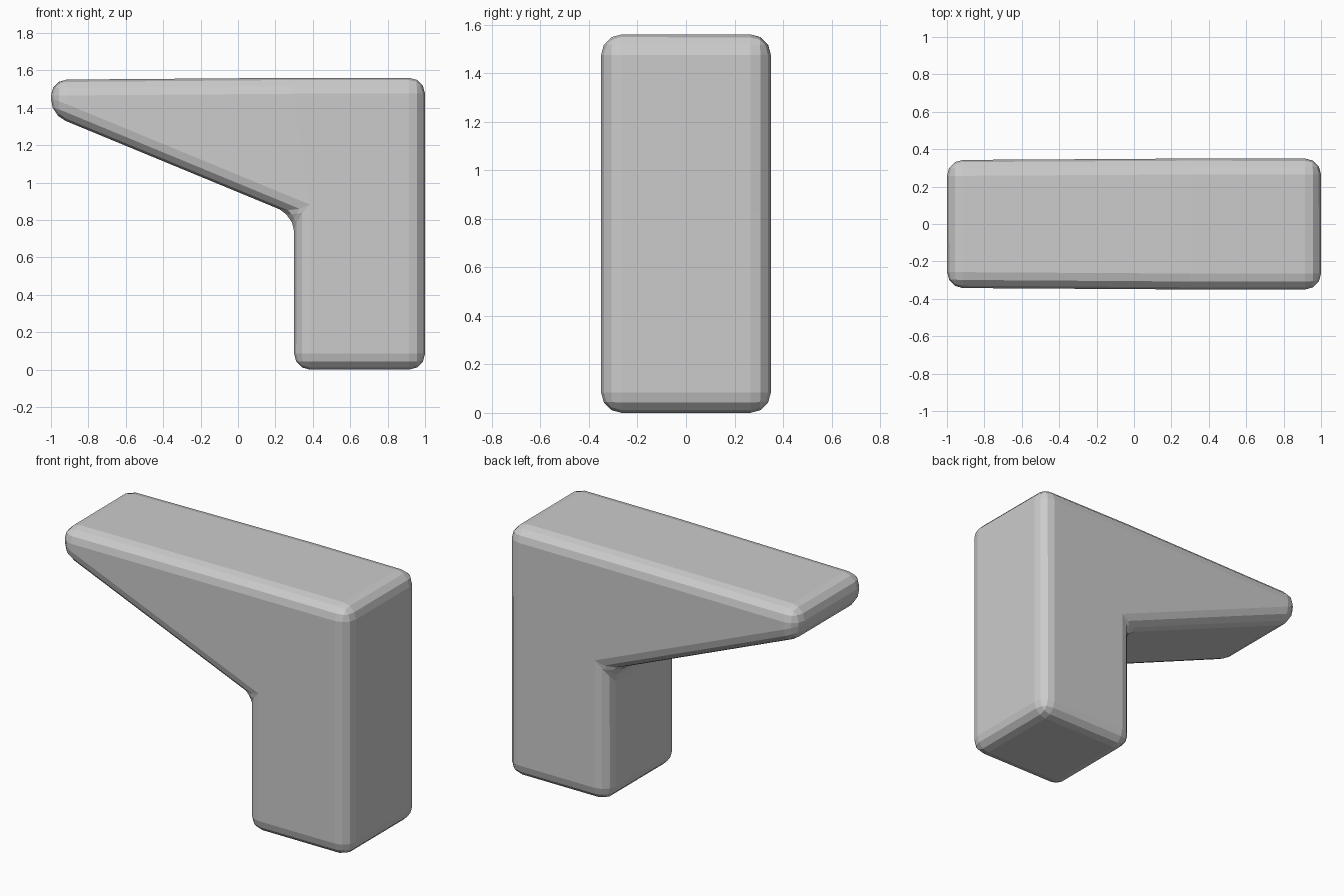
import bpy, bmesh

if "Cube" in bpy.data.objects:
    bpy.data.objects.remove(bpy.data.objects["Cube"])

# Side profile points: x, z, half depth in y
PTS = [(0.30, 0.00, 0.35), (1.00, 0.00, 0.35), (1.00, 0.825, 0.35),
       (1.00, 1.56, 0.35), (0.30, 1.56, 0.35), (-1.00, 1.55, 0.342),
       (-1.00, 1.362, 0.342), (0.30, 0.825, 0.35)]
# Post, upper block and tapered arm
CELLS = [(0, 1, 2, 7), (7, 2, 3, 4), (6, 7, 4, 5)]

bm = bmesh.new()
front = [bm.verts.new((x, -d, z)) for x, z, d in PTS]
back = [bm.verts.new((x, d, z)) for x, z, d in PTS]
for cell in CELLS:
    bm.faces.new([front[i] for i in cell])
    bm.faces.new([back[i] for i in reversed(cell)])
n = len(PTS)
for i in range(n):
    j = (i + 1) % n
    bm.faces.new((front[j], front[i], back[i], back[j]))
bmesh.ops.recalc_face_normals(bm, faces=bm.faces[:])

mesh = bpy.data.meshes.new("post_with_arm")
bm.to_mesh(mesh)
bm.free()
body = bpy.data.objects.new("post_with_arm", mesh)
bpy.context.collection.objects.link(body)

# Rounded edges in three flat facets
bevel = body.modifiers.new("rounded_edges", 'BEVEL')
bevel.width = 0.085
bevel.segments = 3
bevel.limit_method = 'ANGLE'
bevel.angle_limit = 0.35
